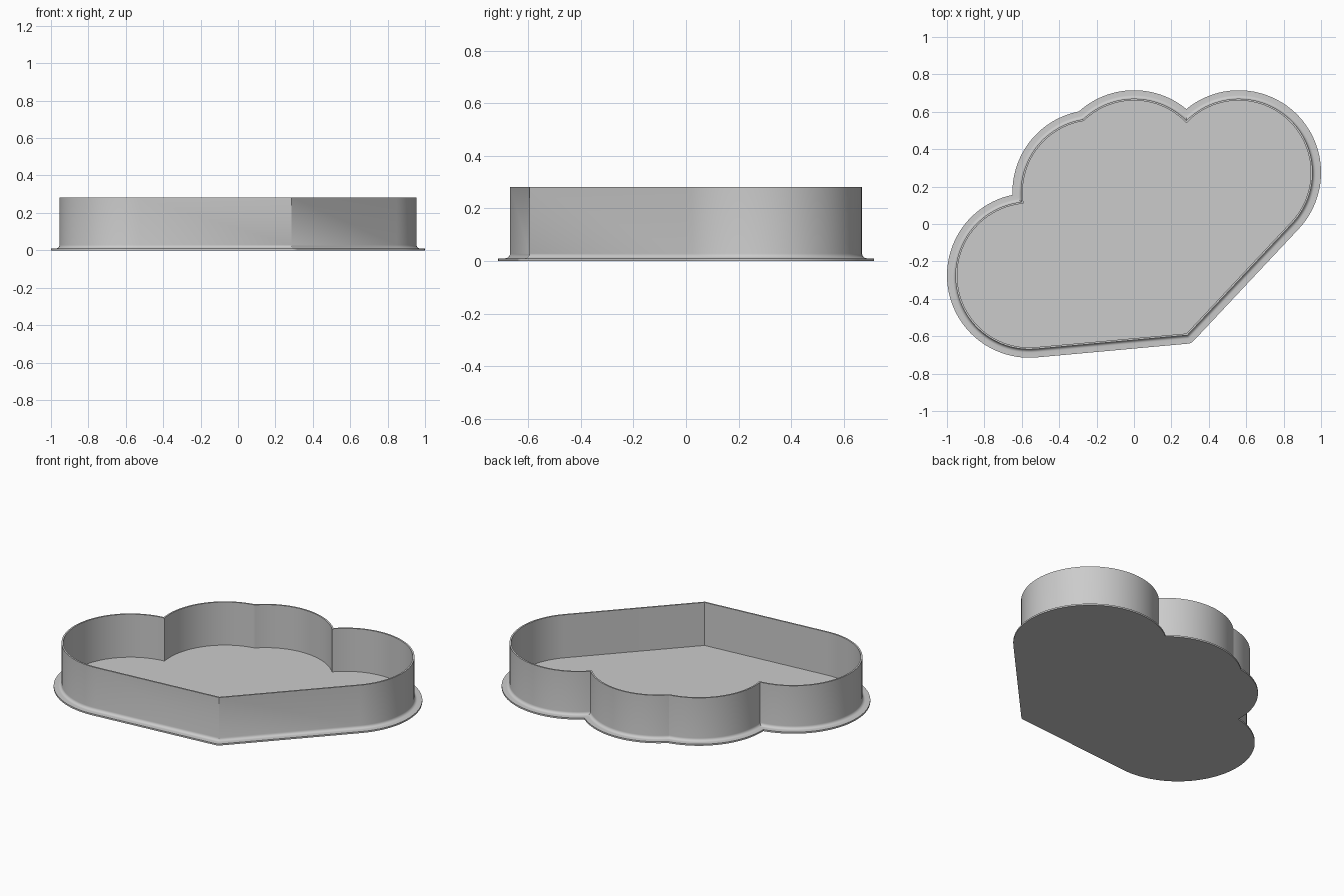
import bpy, bmesh, math
from mathutils import Vector

if "Cube" in bpy.data.objects:
    bpy.data.objects.remove(bpy.data.objects["Cube"])

R = 0.395                                   # lobe radius at the outer wall
LOBES = [Vector(c) for c in ((0.56, 0.275), (0, 0.275), (-0.21, 0.17), (-0.56, -0.275))]
TIP = Vector((0.285, -0.595))               # pointed corner at the front
ARC, TIP_STEPS = 48, 8


def polar(c, r, a):
    return c + r * Vector((math.cos(a), math.sin(a)))


def tangent_angle(c, side):
    v = TIP - c
    return math.atan2(v.y, v.x) + side * math.acos(R / v.length)


A_FIRST = tangent_angle(LOBES[0], 1)
A_LAST = tangent_angle(LOBES[-1], -1)


def outline(d):
    """Cloud outline moved outward by d, counter-clockwise, constant point count."""
    r = R + d
    notches = []
    for a, b in zip(LOBES, LOBES[1:]):
        v = b - a
        h = math.sqrt(r * r - v.length_squared / 4)
        notches.append((a + b) / 2 + h * Vector((v.y, -v.x)).normalized())
    pts = []
    # front corner: round when offset outward, mitred when offset inward
    half = (A_FIRST - A_LAST) / 2
    for i in range(TIP_STEPS + 1):
        if d > 0:
            pts.append(polar(TIP, d, A_LAST + 2 * half * i / TIP_STEPS))
        else:
            pts.append(polar(TIP, d / math.cos(half), A_LAST + half))
    # round lobes
    for k, c in enumerate(LOBES):
        def ang(p):
            return math.atan2(p.y - c.y, p.x - c.x)
        a0 = A_FIRST if k == 0 else ang(notches[k - 1])
        a1 = A_LAST if k == len(LOBES) - 1 else ang(notches[k])
        while a1 < a0:
            a1 += 2 * math.pi
        first = 0 if k == 0 else 1          # notch points are shared
        pts += [polar(c, r, a0 + (a1 - a0) * i / ARC) for i in range(first, ARC + 1)]
    return pts


# cross-section (offset, height): floor edge, wall, fillet, flange, underside
FIL, FLANGE = 0.018, 0.01
profile = [(-0.01, FLANGE), (-0.01, 0.282), (0, 0.282)]
for i in range(7):
    t = math.pi / 2 * i / 6
    profile.append((FIL * (1 - math.cos(t)), FLANGE + FIL * (1 - math.sin(t))))
profile += [(0.045, FLANGE), (0.045, 0)]

bm = bmesh.new()
rings = [[bm.verts.new((p.x, p.y, z)) for p in outline(d)] for d, z in profile]
n = len(rings[0])
for lo, hi in zip(rings, rings[1:]):
    for i in range(n):
        j = (i + 1) % n
        bm.faces.new((lo[i], hi[i], hi[j], lo[j]))
caps = [bm.faces.new(rings[0]), bm.faces.new(rings[-1][::-1])]   # floor and underside
bmesh.ops.triangulate(bm, faces=caps)
bmesh.ops.remove_doubles(bm, verts=bm.verts, dist=1e-5)
bmesh.ops.recalc_face_normals(bm, faces=bm.faces)

mesh = bpy.data.meshes.new("cloud_tray")
bm.to_mesh(mesh)
bm.free()
tray = bpy.data.objects.new("cloud_tray", mesh)
bpy.context.collection.objects.link(tray)

grey = bpy.data.materials.new("light_grey")
grey.diffuse_color = (0.6, 0.6, 0.6, 1)
grey.use_nodes = True
grey.node_tree.nodes["Principled BSDF"].inputs["Base Color"].default_value = grey.diffuse_color
mesh.materials.append(grey)

bpy.context.view_layer.objects.active = tray
tray.select_set(True)
bpy.ops.object.shade_smooth_by_angle(angle=math.radians(25))
